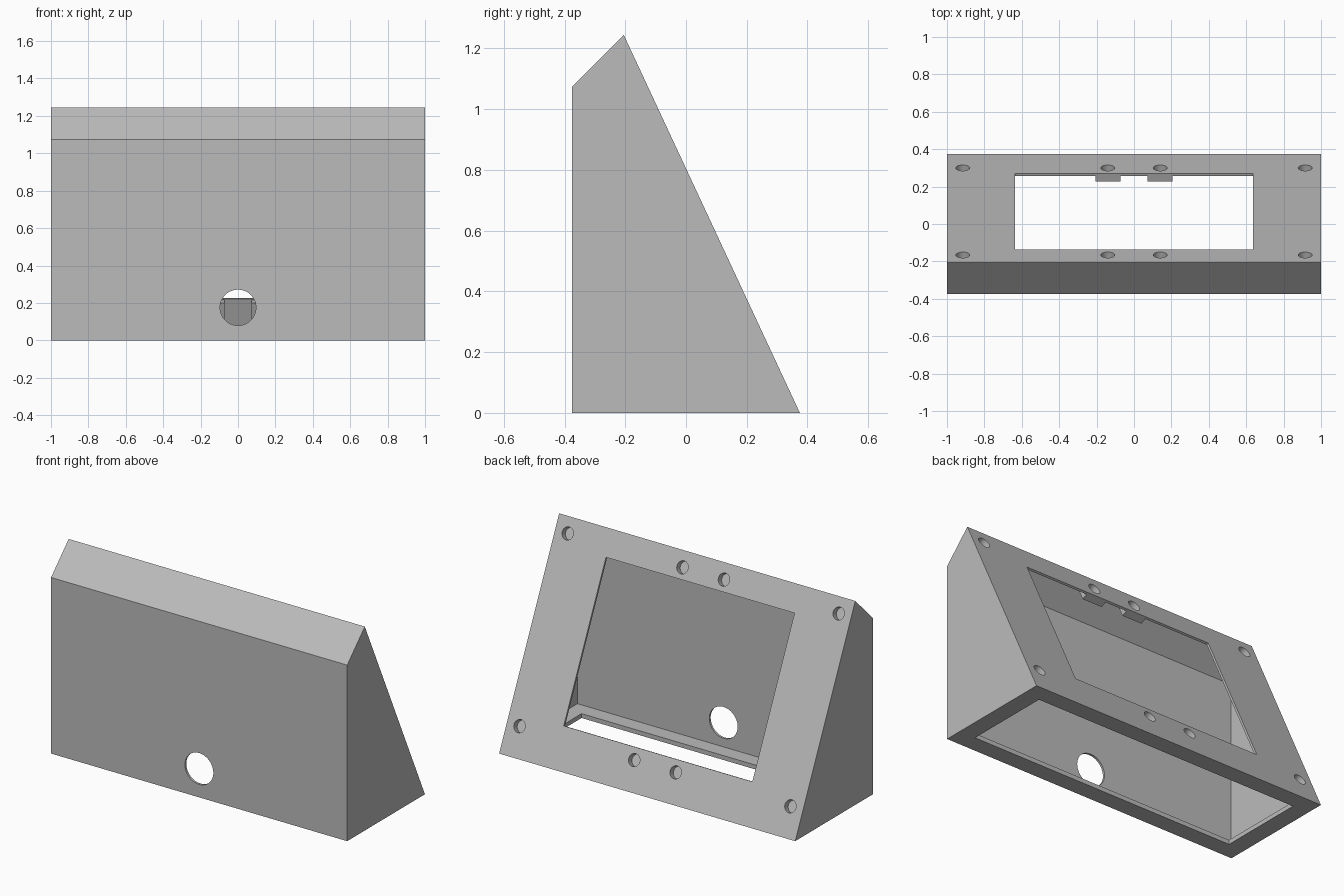
import bpy
import bmesh
from mathutils import Vector, Matrix

old = bpy.data.objects.get("Cube")
if old:
    bpy.data.objects.remove(old, do_unlink=True)

WALL, FLOOR = 0.0133, 0.0267
PROFILE = [(-0.375, 0), (0.375, 0), (-0.205, 1.245), (-0.375, 1.075)]

grey = bpy.data.materials.new("plain grey")
grey.use_nodes = True
grey.diffuse_color = (0.5, 0.5, 0.5, 1)
grey.node_tree.nodes["Principled BSDF"].inputs["Base Color"].default_value = (0.5, 0.5, 0.5, 1)

# Frame of the sloped panel: x across, y up the slope, z outward
up = (Vector((0, *PROFILE[2])) - Vector((0, *PROFILE[1]))).normalized()
out = Vector((1, 0, 0)).cross(up)
if out.y < 0:
    out = -out
PANEL = Matrix((Vector((1, 0, 0)), up, out)).transposed().to_4x4()
PANEL.translation = Vector((0, *PROFILE[1]))


def finish(name, bm):
    bmesh.ops.recalc_face_normals(bm, faces=bm.faces)
    mesh = bpy.data.meshes.new(name)
    bm.to_mesh(mesh)
    bm.free()
    mesh.materials.append(grey)
    obj = bpy.data.objects.new(name, mesh)
    bpy.context.collection.objects.link(obj)
    return obj


def prism(name, points, half):
    bm = bmesh.new()
    face = bm.faces.new([bm.verts.new((-half, y, z)) for y, z in points])
    side = bmesh.ops.extrude_face_region(bm, geom=[face])["geom"]
    verts = [v for v in side if isinstance(v, bmesh.types.BMVert)]
    bmesh.ops.translate(bm, verts=verts, vec=(2 * half, 0, 0))
    return finish(name, bm)


def box(name, low, high, frame=Matrix()):
    low, high = Vector(low), Vector(high)
    bm = bmesh.new()
    bmesh.ops.create_cube(bm, size=1, matrix=frame @ Matrix.Translation((low + high) / 2)
                          @ Matrix.Diagonal((*(high - low), 1)))
    return finish(name, bm)


def cylinder(name, radius, depth, frame):
    bm = bmesh.new()
    bmesh.ops.create_cone(bm, cap_ends=True, segments=48, radius1=radius,
                          radius2=radius, depth=depth, matrix=frame)
    return finish(name, bm)


def combine(target, tool, operation):
    mod = target.modifiers.new("combine", "BOOLEAN")
    mod.operation, mod.object, mod.solver = operation, tool, "EXACT"
    bpy.context.view_layer.objects.active = target
    bpy.ops.object.modifier_apply(modifier=mod.name)
    bpy.data.objects.remove(tool, do_unlink=True)


def inset(points, widths):
    """Move each edge of a convex outline inward by its own width."""
    lines = []
    for i, p in enumerate(points):
        a, b = Vector(p), Vector(points[(i + 1) % len(points)])
        d = (b - a).normalized()
        n = Vector((-d.y, d.x))
        lines.append((n, n.dot(a) + widths[i]))
    result = []
    for i, (n, c) in enumerate(lines):
        m, e = lines[i - 1]
        det = m.x * n.y - m.y * n.x
        result.append(((e * n.y - c * m.y) / det, (m.x * c - n.x * e) / det))
    return result


# Hollow wedge with a flanged opening underneath
case = prism("enclosure", PROFILE, 1)
combine(case, prism("cavity", inset(PROFILE, [FLOOR, WALL, WALL, WALL]), 1 - WALL), "DIFFERENCE")
combine(case, box("base_opening", (-0.893, -0.268, -0.1), (0.893, 0.268, 0.06)), "DIFFERENCE")

# Screen window in the sloped panel
combine(case, box("window", (-0.637, 0.249, -0.03), (0.637, 1.213, 0.05), PANEL), "DIFFERENCE")

# Screw bosses behind the panel, each with a blind hole
spots = [(x, t) for t in (0.178, 1.28) for x in (-0.915, -0.14, 0.14, 0.915)]
for x, t in spots:
    combine(case, box("boss", (x - 0.067, t - 0.065, -0.05), (x + 0.067, t + 0.065, -0.006), PANEL), "UNION")
for x, t in spots:
    combine(case, cylinder("screw_hole", 0.037, 0.08, PANEL @ Matrix.Translation((x, t, 0.003))), "DIFFERENCE")

# Round cable hole in the upright wall
turn = Matrix.Translation((0, -0.375, 0.175)) @ Matrix.Rotation(1.5707963, 4, "X")
combine(case, cylinder("cable_hole", 0.096, 0.1, turn), "DIFFERENCE")

# Smooth hole walls, crisp edges
bpy.ops.object.select_all(action="DESELECT")
case.select_set(True)
bpy.context.view_layer.objects.active = case
bpy.ops.object.shade_smooth_by_angle(angle=0.5)
